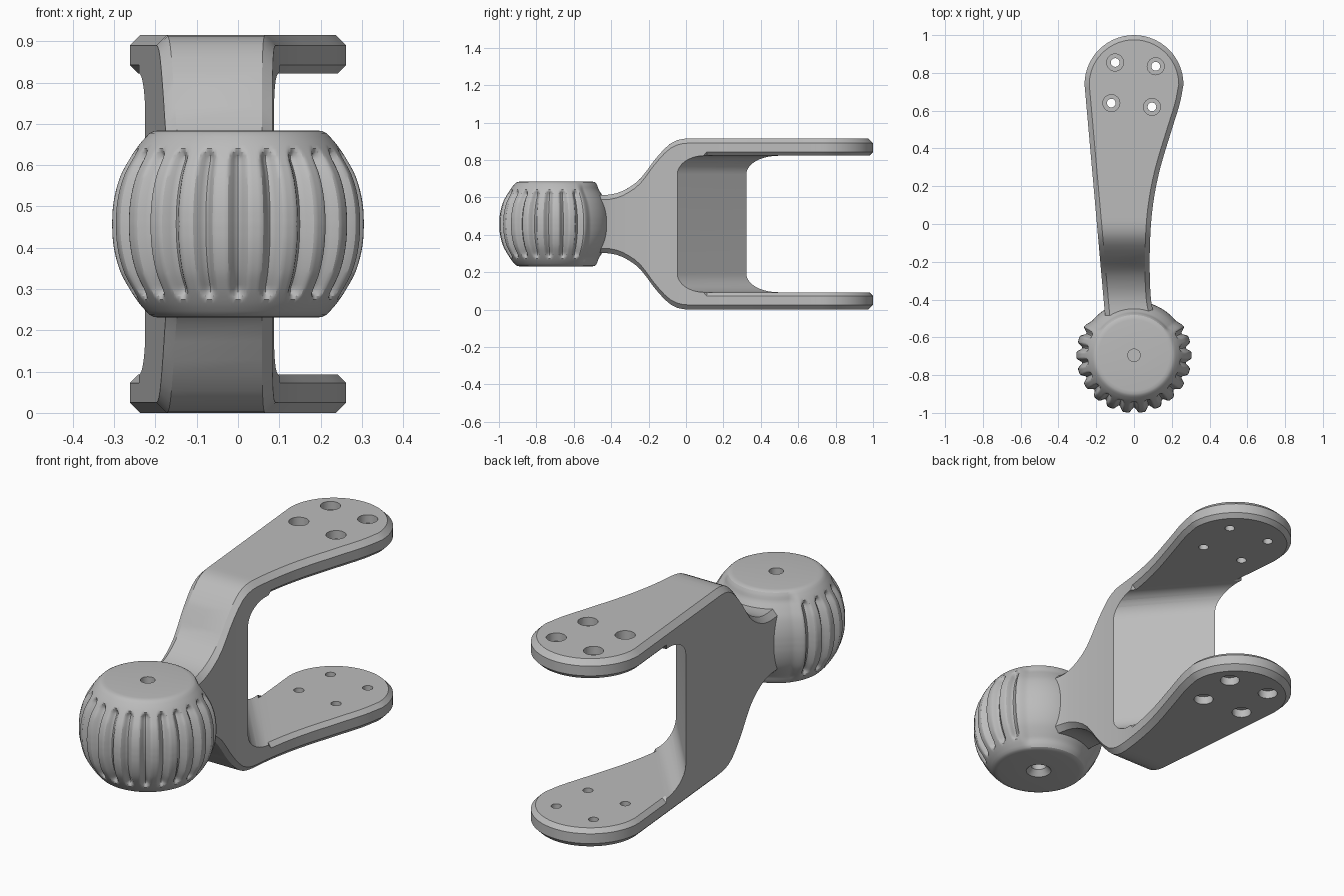
import bpy, bmesh
from math import sin, cos, pi, hypot, radians
from mathutils import Vector

cube = bpy.data.objects.get("Cube")
if cube:
    bpy.data.objects.remove(cube)

MID = 0.4575       # height of the mirror plane
GAP = 0.365        # half height of the opening between the arms
CHAMFER = 0.025

grey = bpy.data.materials.new("plain_grey")
grey.use_nodes = True
grey.diffuse_color = (0.5, 0.5, 0.5, 1)
grey.node_tree.nodes["Principled BSDF"].inputs["Base Color"].default_value = (0.5, 0.5, 0.5, 1)


def make_object(name, bm):
    bmesh.ops.remove_doubles(bm, verts=bm.verts, dist=1e-5)
    bmesh.ops.recalc_face_normals(bm, faces=bm.faces)
    mesh = bpy.data.meshes.new(name)
    bm.to_mesh(mesh)
    bm.free()
    mesh.materials.append(grey)
    obj = bpy.data.objects.new(name, mesh)
    bpy.context.collection.objects.link(obj)
    return obj


def cut(obj, cutter):
    mod = obj.modifiers.new("cut", 'BOOLEAN')
    mod.operation = 'DIFFERENCE'
    mod.solver = 'EXACT'
    mod.object = cutter
    deps = bpy.context.evaluated_depsgraph_get()
    mesh = bpy.data.meshes.new_from_object(obj.evaluated_get(deps))
    obj.modifiers.clear()
    obj.data = mesh
    bpy.data.objects.remove(cutter)


def smooth(obj):
    obj.data.shade_smooth()
    obj.data.set_sharp_from_angle(angle=radians(30))


def curve(points, t):
    """Cubic interpolation through (t, value) points."""
    n = len(points)
    i = 0
    while i < n - 2 and t > points[i + 1][0]:
        i += 1

    def slope(k):
        a, b = points[max(k - 1, 0)], points[min(k + 1, n - 1)]
        return (b[1] - a[1]) / (b[0] - a[0])
    (t0, v0), (t1, v1) = points[i], points[i + 1]
    w = t1 - t0
    u = min(max((t - t0) / w, 0), 1)
    return ((2*u**3 - 3*u**2 + 1) * v0 + (u**3 - 2*u**2 + u) * w * slope(i)
            + (3*u**2 - 2*u**3) * v1 + (u**3 - u**2) * w * slope(i + 1))


def ease(u):
    u = min(max(u, 0), 1)
    return u * u * (3 - 2 * u)


# Fork: plan outline and side height lofted along y with chamfered rims
RIGHT = [(-0.5, 0.11), (-0.4, 0.09), (-0.2, 0.083), (0, 0.09), (0.15, 0.108),
         (0.3, 0.14), (0.5, 0.2), (0.64, 0.243), (0.74, 0.262)]
HEIGHT = [(-0.5, 0.155), (-0.4, 0.158), (-0.326, 0.183), (-0.246, 0.24),
          (-0.166, 0.345), (-0.096, 0.42), (-0.045, 0.449), (0, 0.4575)]


def half_height(y):
    return MID if y >= 0 else curve(HEIGHT, y)


left, right = [], []
for i in range(39):
    y = -0.5 + i / 38 * 1.22
    left.append(Vector((-0.152 - 0.11 * (y + 0.5) / 1.24, y)))
    right.append(Vector((curve(RIGHT, y), y)))
for i in range(15):
    a = i / 14 * pi / 2
    for side, sign in ((left, -1), (right, 1)):
        side.append(Vector((sign * 0.262 * cos(a), 0.738 + 0.262 * sin(a))))


def inset(side, sign):
    result = []
    for i, p in enumerate(side):
        d = (side[min(i + 1, len(side) - 1)] - side[max(i - 1, 0)]).normalized()
        if i == len(side) - 1:
            d = Vector((-sign, 0))
        result.append(p + Vector((-d.y, d.x)) * sign * CHAMFER)
    return result


bm = bmesh.new()
rings = []
for lo, li, ro, ri in zip(left, inset(left, -1), right, inset(right, 1)):
    ring = []
    for p, drop, s in ((lo, CHAMFER, 1), (li, 0, 1), (ri, 0, 1), (ro, CHAMFER, 1),
                       (ro, CHAMFER, -1), (ri, 0, -1), (li, 0, -1), (lo, CHAMFER, -1)):
        ring.append(bm.verts.new((p.x, p.y, MID + s * (half_height(p.y) - drop))))
    rings.append(ring)
for a, b in zip(rings, rings[1:]):
    for k in range(8):
        bm.faces.new((a[k], a[(k + 1) % 8], b[(k + 1) % 8], b[k]))
bm.faces.new(rings[0])
fork = make_object("fork_bracket", bm)

# Opening between the arms, leaving a slanted wall with filleted corners
start, end = Vector((0.09, -0.05, 0)), Vector((-0.24, 0.34, 0))
along = (end - start).normalized()
out = Vector((along.y, -along.x, 0))
R = 0.1
section = [(2, -GAP)]
for s in (-1, 1):
    arc = [(R - R * cos(a), s * (GAP - R + R * sin(a)))
           for a in (j / 10 * pi / 2 for j in range(11))]
    section += arc[::-1] if s < 0 else arc
section.append((2, GAP))
bm = bmesh.new()
ends = [[bm.verts.new(start + along * t + out * d + Vector((0, 0, MID + z)))
         for d, z in section] for t in (-2, 2)]
bm.faces.new(ends[0])
bm.faces.new(ends[1])
for k in range(len(section)):
    j = (k + 1) % len(section)
    bm.faces.new((ends[0][k], ends[0][j], ends[1][j], ends[1][k]))
cut(fork, make_object("opening_cutter", bm))

# Chamfer on the inner rims of both arms
bm = bmesh.new()
bm.from_mesh(fork.data)
rim = [e for e in bm.edges
       if all(abs(abs(v.co.z - MID) - GAP) < 1e-4 for v in e.verts)
       and len(e.link_faces) == 2 and e.calc_face_angle(0) > 1]
bmesh.ops.bevel(bm, geom=rim, offset=0.02, segments=1, affect='EDGES', clamp_overlap=False)
bm.to_mesh(fork.data)
bm.free()

# Counterbored screw holes through both arms
HOLES = [(-0.1, 0.855), (0.115, 0.835), (-0.12, 0.64), (0.095, 0.62)]
for x, y in HOLES:
    for s in (-1, 1):
        bm = bmesh.new()
        steps = [(0.023, GAP - 0.05), (0.023, MID - 0.04), (0.045, MID - 0.04), (0.045, MID + 0.05)]
        loops = [[bm.verts.new((x + r * cos(k * pi / 12), y + r * sin(k * pi / 12), MID + s * z))
                  for k in range(24)] for r, z in steps]
        for a, b in zip(loops, loops[1:]):
            for k in range(24):
                bm.faces.new((a[k - 1], a[k], b[k], b[k - 1]))
        bm.faces.new(loops[0])
        bm.faces.new(loops[-1])
        cut(fork, make_object("hole_cutter", bm))
smooth(fork)

# Knob: flattened ball, finger grooves round the front, screw holes at the poles
BALL = [(0, 0.305), (0.04, 0.303), (0.08, 0.296), (0.12, 0.283), (0.155, 0.264),
        (0.18, 0.248), (0.2, 0.233), (0.22, 0.214)]
ROWS, COLS = 48, 22 * 14
PITCH = 2 * pi / 22
profile = [(0, -0.165), (0.035, -0.165), (0.035, -0.2), (0.058, -0.227), (0.188, -0.227), (0.204, -0.225)]
for i in range(ROWS + 1):
    z = -0.22 + 0.44 * i / ROWS
    profile.append((curve(BALL, abs(z)), z))
profile += [(0.204, 0.225), (0.188, 0.227), (0.033, 0.227), (0.033, 0.17), (0, 0.17)]


def knob_radius(r, z, angle):
    if r < 0.21:
        return r
    r -= 0.018 * ease((abs(angle) - 2.08) / 0.2) * ease((0.227 - abs(z)) / 0.05)
    k = round(angle / PITCH)
    if abs(k) <= 7:
        d = hypot((angle - k * PITCH) * 0.285, max(0, abs(z) - 0.157))
        r -= 0.028 * (1 - ease(d / 0.028))
    return r


bm = bmesh.new()
grid = []
for r, z in profile:
    row = []
    for c in range(COLS):
        a = -pi + 2 * pi * c / COLS
        q = knob_radius(r, z, a)
        row.append(bm.verts.new((q * sin(a), -0.695 - q * cos(a), MID + z)))
    grid.append(row)
for a, b in zip(grid, grid[1:]):
    for c in range(COLS):
        bm.faces.new((a[c - 1], a[c], b[c], b[c - 1]))
bmesh.ops.remove_doubles(bm, verts=bm.verts, dist=1e-5)
knob = make_object("grooved_knob", bm)
smooth(knob)
